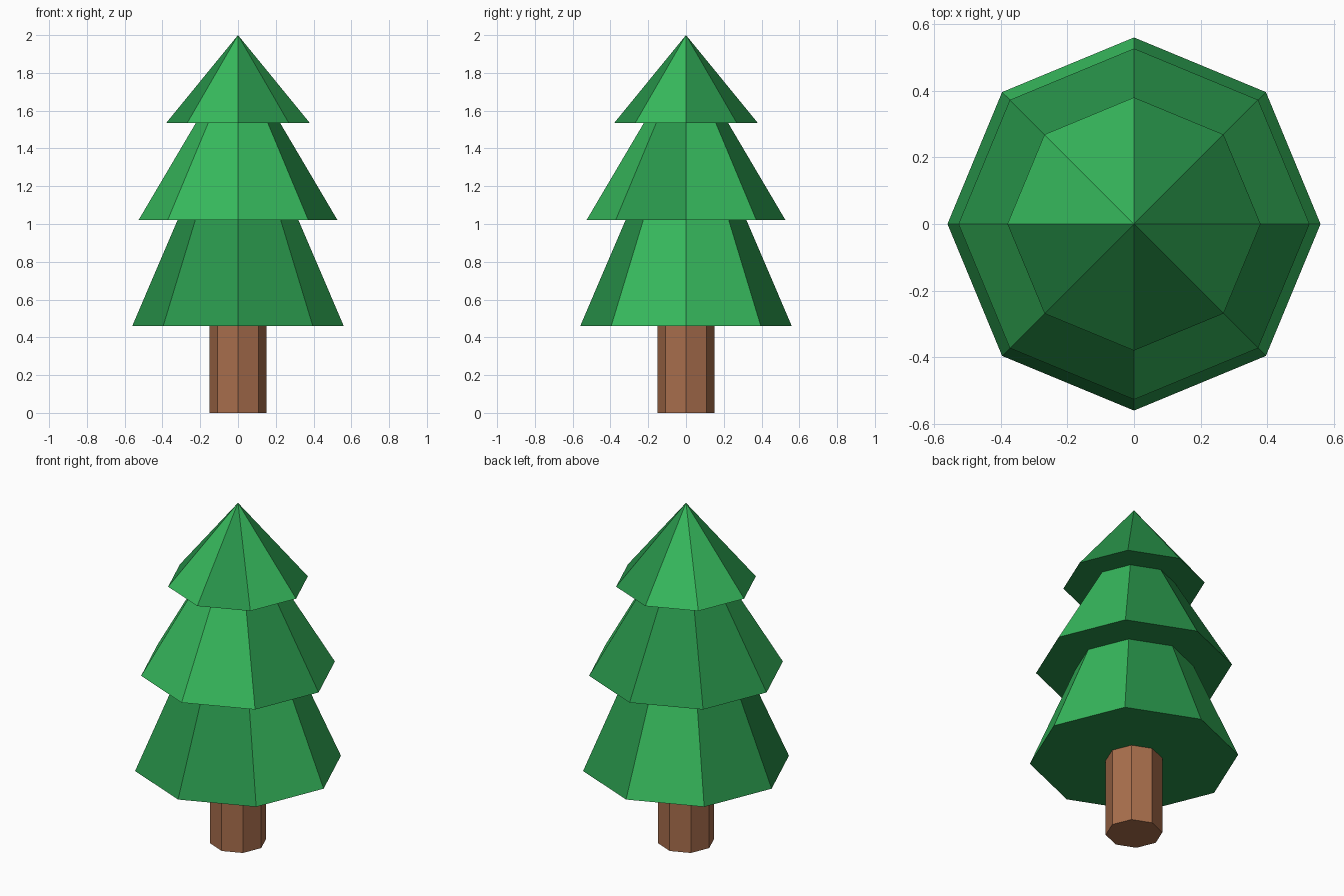
import bpy, math

if "Cube" in bpy.data.objects:
    bpy.data.objects.remove(bpy.data.objects["Cube"])

SIDES = 8


def material(name, rgb):
    """Flat material from 0-255 display colour."""
    m = bpy.data.materials.new(name)
    lin = [((c / 255 + 0.055) / 1.055) ** 2.4 for c in rgb]
    m.diffuse_color = (*lin, 1)
    m.use_nodes = True
    m.node_tree.nodes["Principled BSDF"].inputs["Base Color"].default_value = m.diffuse_color
    return m


light_green = material("light green", (54, 184, 92))
dark_green = material("dark green", (40, 148, 74))
brown = material("bark brown", (168, 110, 76))


def frustum(name, r0, z0, r1, z1, mats, light_faces=()):
    """Closed eight-sided frustum (a pyramid if r1 is 0); light_faces are side
    numbers, counted anticlockwise from +x, that take the second material."""
    def ring(r, z):
        return [(r * math.cos(math.tau * i / SIDES),
                 r * math.sin(math.tau * i / SIDES), z) for i in range(SIDES)]

    verts = ring(r0, z0)
    nxt = [(i + 1) % SIDES for i in range(SIDES)]
    if r1 > 0:
        verts += ring(r1, z1)
        faces = [(i, nxt[i], SIDES + nxt[i], SIDES + i) for i in range(SIDES)]
        faces.append(tuple(range(SIDES, 2 * SIDES)))
    else:
        verts.append((0, 0, z1))
        faces = [(i, nxt[i], SIDES) for i in range(SIDES)]
    faces.append(tuple(reversed(range(SIDES))))

    mesh = bpy.data.meshes.new(name)
    mesh.from_pydata(verts, [], faces)
    for m in mats:
        mesh.materials.append(m)
    for i in light_faces:
        mesh.polygons[i].material_index = 1
    obj = bpy.data.objects.new(name, mesh)
    bpy.context.collection.objects.link(obj)
    return obj


# Trunk
frustum("trunk", 0.152, 0.0, 0.152, 0.465, [brown])

# Foliage tiers, each with a scatter of lighter sides
greens = [dark_green, light_green]
frustum("lower_foliage", 0.56, 0.46, 0.318, 1.025, greens, (0, 2, 7))
frustum("middle_foliage", 0.527, 1.02, 0.22, 1.54, greens, (0, 4, 5, 6))
frustum("top_foliage", 0.38, 1.535, 0.0, 2.0, greens, (2, 3, 5, 7))
